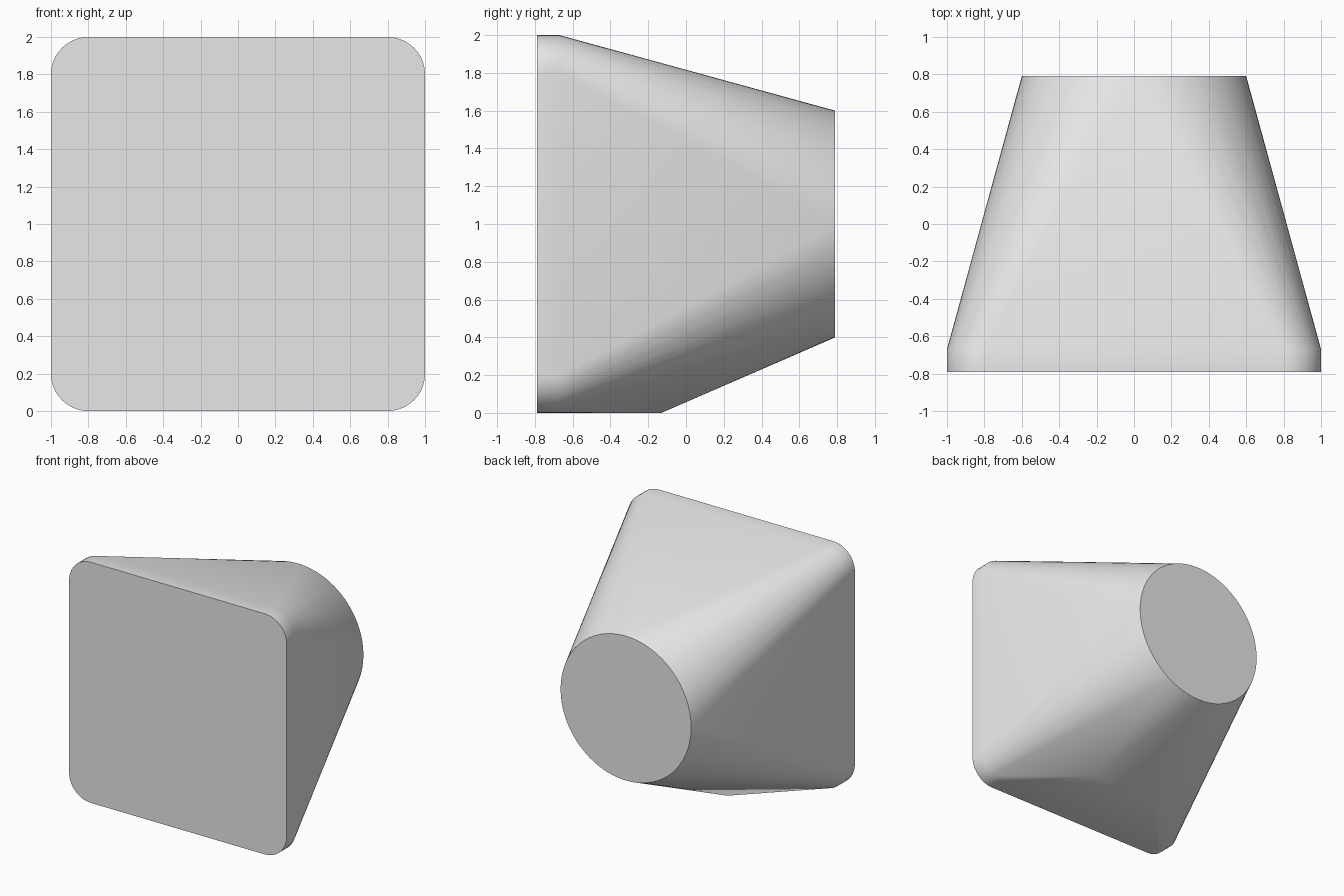
import bpy
import bmesh
from math import sin, cos, pi, radians

cube = bpy.data.objects.get("Cube")
if cube:
    bpy.data.objects.remove(cube, do_unlink=True)

FRONT, PLATE_BACK, BACK = -0.79, -0.67, 0.79


def rounded_square(half, radius, segments):
    """Outline in x and z, centred on height 1."""
    points = []
    for corner, (sx, sz) in enumerate([(1, 1), (-1, 1), (-1, -1), (1, -1)]):
        for i in range(segments + 1):
            a = (corner + i / segments) * pi / 2
            points.append((sx * (half - radius) + radius * cos(a),
                           1 + sz * (half - radius) + radius * sin(a)))
    return points


def circle(radius, segments):
    return [(radius * cos(2 * pi * i / segments), 1 + radius * sin(2 * pi * i / segments))
            for i in range(segments)]


# Plain grey finish
grey = bpy.data.materials.new("light_grey")
grey.use_nodes = True
colour = (0.8, 0.8, 0.8, 1)
grey.diffuse_color = colour
grey.node_tree.nodes["Principled BSDF"].inputs["Base Color"].default_value = colour

# Body: rounded square plate skinned to a round end, with a flat foot below
bm = bmesh.new()
plate = rounded_square(1.0, 0.2, 10)
for y, outline in [(FRONT, plate), (PLATE_BACK, plate), (BACK, circle(0.6, 64))]:
    for x, z in outline:
        bm.verts.new((x, y, z))
for x in (-0.29, 0.29):
    bm.verts.new((x, -0.13, 0))

hull = bmesh.ops.convex_hull(bm, input=bm.verts[:])
spare = {g for key in ("geom_interior", "geom_unused") for g in hull[key]
         if isinstance(g, bmesh.types.BMVert)}
bmesh.ops.delete(bm, geom=list(spare), context="VERTS")

# Merge the flat areas into single faces
bmesh.ops.dissolve_limit(bm, angle_limit=radians(0.2), verts=bm.verts[:], edges=bm.edges[:])
bmesh.ops.recalc_face_normals(bm, faces=bm.faces[:])

mesh = bpy.data.meshes.new("body")
bm.to_mesh(mesh)
bm.free()
mesh.materials.append(grey)
body = bpy.data.objects.new("body", mesh)
bpy.context.collection.objects.link(body)

# Smooth sides, crisp end caps
bpy.ops.object.select_all(action="DESELECT")
body.select_set(True)
bpy.context.view_layer.objects.active = body
bpy.ops.object.shade_smooth_by_angle(angle=radians(30))
